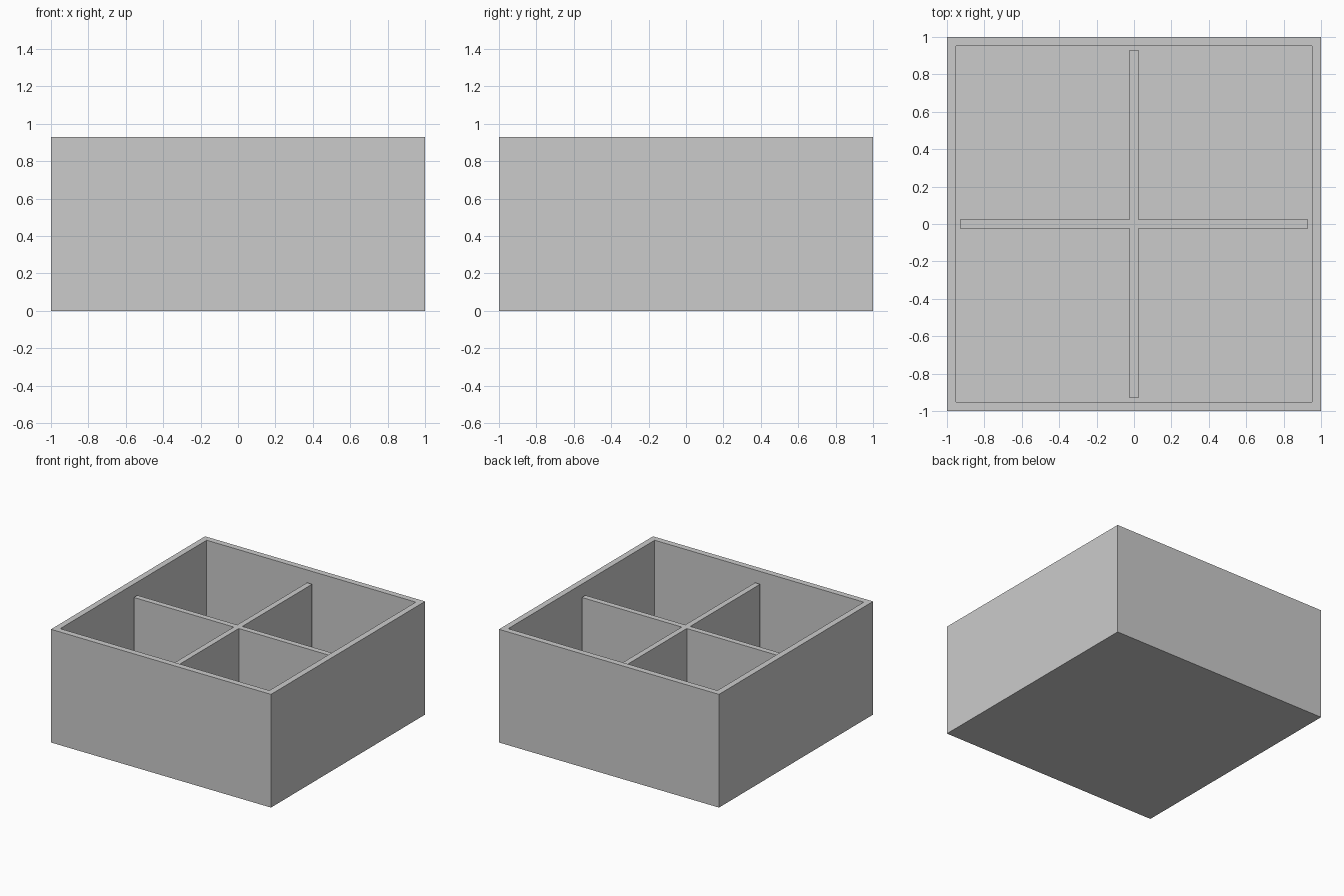
import bpy
import bmesh
from mathutils import Vector

cube = bpy.data.objects.get("Cube")
if cube:
    bpy.data.objects.remove(cube, do_unlink=True)

SIZE, HEIGHT = 2.0, 0.93      # outer box
WALL = 0.07                   # wall and floor thickness
DIVIDER_TOP = 0.837           # dividers stop below the rim
HALF = 0.023                  # half the divider thickness
INNER = SIZE / 2 - WALL

# One plain grey for the whole tray
grey = bpy.data.materials.new("plain_grey")
grey.use_nodes = True
colour = (0.6, 0.6, 0.6, 1)
grey.diffuse_color = colour
grey.node_tree.nodes["Principled BSDF"].inputs["Base Color"].default_value = colour


def finish(name, bm):
    bmesh.ops.recalc_face_normals(bm, faces=bm.faces)
    mesh = bpy.data.meshes.new(name)
    bm.to_mesh(mesh)
    bm.free()
    mesh.materials.append(grey)
    obj = bpy.data.objects.new(name, mesh)
    bpy.context.collection.objects.link(obj)
    return obj


# Open box: inset the top face, then sink it to the floor
bm = bmesh.new()
bmesh.ops.create_cube(bm, size=1)
bmesh.ops.scale(bm, vec=(SIZE, SIZE, HEIGHT), verts=bm.verts)
bmesh.ops.translate(bm, vec=(0, 0, HEIGHT / 2), verts=bm.verts)
bm.normal_update()
top = max(bm.faces, key=lambda f: f.calc_center_median().z)
bmesh.ops.inset_region(bm, faces=[top], thickness=WALL)
well = bmesh.ops.extrude_discrete_faces(bm, faces=[top])["faces"][0]
bmesh.ops.translate(bm, vec=(0, 0, WALL - HEIGHT), verts=well.verts)
finish("box", bm)

# Crossed dividers: one plus-shaped outline raised from the floor
bm = bmesh.new()
arm = [(INNER, -HALF), (INNER, HALF), (HALF, HALF)]
outline = []
for turn in range(4):
    outline += [bm.verts.new((x, y, WALL)) for x, y in arm]
    arm = [(-y, x) for x, y in arm]
base = bm.faces.new(outline)
raised = bmesh.ops.extrude_face_region(bm, geom=[base], use_keep_orig=True)["geom"]
bmesh.ops.translate(bm, vec=Vector((0, 0, DIVIDER_TOP - WALL)),
                    verts=[v for v in raised if isinstance(v, bmesh.types.BMVert)])
finish("crossed_dividers", bm)
